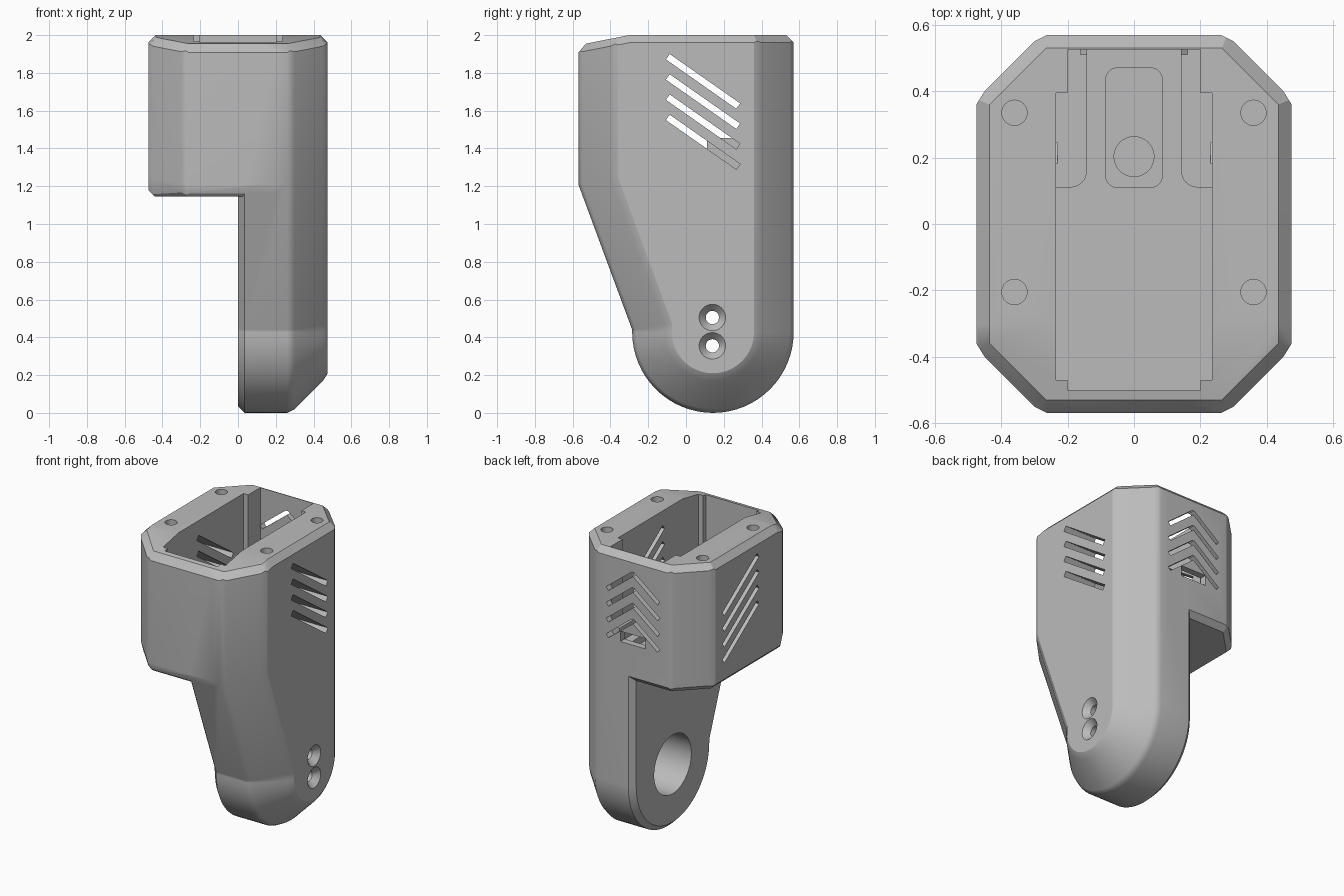
import bpy, bmesh
from math import sin, cos, pi, radians
from mathutils import Matrix, Vector

if "Cube" in bpy.data.objects:
    bpy.data.objects.remove(bpy.data.objects["Cube"])

grey = bpy.data.materials.new("light grey plastic")
grey.use_nodes = True
COLOUR = (0.5, 0.5, 0.5, 1)
grey.diffuse_color = COLOUR
grey.node_tree.nodes["Principled BSDF"].inputs["Base Color"].default_value = COLOUR

PIVOT_Y, PIVOT_R = 0.1425, 0.4275
PIVOT_Z = PIVOT_R


def make(name, bm):
    bmesh.ops.recalc_face_normals(bm, faces=bm.faces)
    mesh = bpy.data.meshes.new(name)
    bm.to_mesh(mesh)
    bm.free()
    mesh.materials.append(grey)
    ob = bpy.data.objects.new(name, mesh)
    bpy.context.collection.objects.link(ob)
    return ob


def boolean(ob, bm, op="DIFFERENCE"):
    cutter = make("cutter", bm)
    cutter.hide_render = True
    mod = ob.modifiers.new("cut", "BOOLEAN")
    mod.operation, mod.solver, mod.object = op, "EXACT", cutter
    dg = bpy.context.evaluated_depsgraph_get()
    mesh = bpy.data.meshes.new_from_object(ob.evaluated_get(dg))
    ob.modifiers.clear()
    ob.data = mesh
    bpy.data.objects.remove(cutter)


def side_profile(d):
    """Side outline (y, z), moved inwards by d."""
    pts = [(-0.57 + d, 2.1), (-0.57 + d, 1.21 + 0.175 * d), (-0.285 + d, 0.44 + 0.175 * d)]
    for i in range(33):
        a = pi + pi * i / 32
        pts.append((PIVOT_Y + (PIVOT_R - d) * cos(a), PIVOT_Z + (PIVOT_R - d) * sin(a)))
    return pts + [(0.57 - d, 2.1)]


def loft(stations):
    """Skin the side outline through (x, inset) stations."""
    bm = bmesh.new()
    rings = [[bm.verts.new((x, y, z)) for y, z in side_profile(d)] for x, d in stations]
    n = len(rings[0])
    for a, b in zip(rings, rings[1:]):
        for i in range(n):
            j = (i + 1) % n
            bm.faces.new((a[i], a[j], b[j], b[i]))
    bm.faces.new(rings[0])
    bm.faces.new(rings[-1])
    bmesh.ops.recalc_face_normals(bm, faces=bm.faces)
    return bm


def slice_off(bm, point, normal):
    geom = bm.verts[:] + bm.edges[:] + bm.faces[:]
    bmesh.ops.bisect_plane(bm, geom=geom, plane_co=point, plane_no=normal, clear_outer=True, dist=1e-5)
    rim = [e for e in bm.edges if e.is_boundary]
    if rim:
        bmesh.ops.holes_fill(bm, edges=rim, sides=0)


# Eight outline directions and their distance from the centre
DIRECTIONS = []
for i in range(8):
    a = i * pi / 4
    reach = 0.602 if i % 2 else (0.475 if i % 4 == 0 else 0.57)
    DIRECTIONS.append((cos(a), sin(a), reach))


def trim_top(bm):
    """Flat top, front slope, and the chamfer that follows both."""
    for slope in (0, 0.196):
        slice_off(bm, (0, -0.3, 2), (0, -slope, 1))
        for dx, dy, reach in DIRECTIONS:
            z = 2 - 0.3 * -slope * 1 + slope * dy * (reach - 0.04)
            slice_off(bm, (dx * (reach - 0.04), dy * (reach - 0.04), z), (dx, dy - slope, 1))


def prism(outline, z0, z1):
    bm = bmesh.new()
    face = bm.faces.new([bm.verts.new((x, y, z0)) for x, y in outline])
    up = bmesh.ops.extrude_face_region(bm, geom=[face])["geom"]
    bmesh.ops.translate(bm, vec=(0, 0, z1 - z0), verts=[v for v in up if isinstance(v, bmesh.types.BMVert)])
    return bm


def mirrored(half):
    return half + [(-x, y) for x, y in reversed(half)]


def arc(cx, cy, r, a0, a1, n=8):
    return [(cx + r * cos(radians(a0 + (a1 - a0) * i / n)),
             cy + r * sin(radians(a0 + (a1 - a0) * i / n))) for i in range(n + 1)]


def add_box(bm, centre, size, turn=0, axis="X"):
    m = Matrix.Translation(centre) @ Matrix.Rotation(turn, 4, axis) @ Matrix.Diagonal((*size, 1))
    bmesh.ops.create_cube(bm, size=1, matrix=m)


def add_rod(bm, centre, r1, r2, depth, along_x=False):
    m = Matrix.Translation(centre)
    if along_x:
        m = m @ Matrix.Rotation(pi / 2, 4, "Y")
    bmesh.ops.create_cone(bm, cap_ends=True, segments=48, radius1=r1, radius2=r2, depth=depth, matrix=m)


# Single side leg with a chamfered inner edge
CORNER = [(0.26, 0), (0.30, 0.02), (0.45, 0.17), (0.475, 0.21)]
leg = loft([(0, 0.035), (0.035, 0)] + CORNER)
trim_top(leg)
housing = make("bracket_housing", leg)

# Upper box, chamfered around its underside
box = loft([(-x, d) for x, d in reversed(CORNER)] + [(0.2, 0)])
trim_top(box)
slice_off(box, (0, 0, 1.145), (0, 0, -1))
for dx, dy, reach in DIRECTIONS:
    if dx < 0.1:
        slice_off(box, (dx * reach, dy * reach, 1.18), (dx, dy, -1))
boolean(housing, box, "UNION")

# Main cavity, then the narrower floor channel between two ledges
FRONT = [(0.2, -0.5), (0.2, -0.47), (0.235, -0.47)]
FLOOR = 1.36
boolean(housing, prism(mirrored(FRONT + [(0.235, 0.395), (0.2, 0.395), (0.2, 0.525)]), 1.455, 2.2))
ledge = [(0.235, 0.11)] + arc(0.192, 0.16, 0.05, 270, 180) + [(0.142, 0.525)]
boolean(housing, prism(mirrored(FRONT + ledge), FLOOR, 1.5))

# Rounded floor pocket with a cable hole
pocket = arc(0.05, 0.145, 0.035, -90, 0) + arc(0.05, 0.435, 0.035, 0, 90)
boolean(housing, prism(mirrored(pocket), FLOOR - 0.05, FLOOR + 0.05))
hole = bmesh.new()
add_rod(hole, (0, 0.203, FLOOR - 0.06), 0.06, 0.06, 0.1)
boolean(housing, hole)

# Lid screw holes
holes = bmesh.new()
for x in (-0.36, 0.36):
    for y in (-0.205, 0.335):
        add_rod(holes, (x, y, 1.95), 0.038, 0.038, 0.3)
boolean(housing, holes)

# Slanted side vents
vents = bmesh.new()
for x in (-0.4, 0.4):
    for i in range(4):
        add_box(vents, (x, 0.09, 1.755 - 0.107 * i), (0.34, 0.455, 0.035), radians(-35))
boolean(housing, vents)

# Chevron vents on the back, one arm at a time
for side in (-1, 1):
    arms = bmesh.new()
    for i in range(4):
        add_box(arms, (side * 0.095, 0.56, 1.81 - 0.107 * i), (0.25, 0.1, 0.028), side * radians(38), "Y")
    boolean(housing, arms)

# Cable window on the back
window = bmesh.new()
add_box(window, (0, 0.56, 1.435), (0.19, 0.1, 0.07))
boolean(housing, window)

# Pivot bore and countersunk screws in the leg
bore = bmesh.new()
add_rod(bore, (0.13, PIVOT_Y, PIVOT_Z), 0.2, 0.2, 0.46, True)
boolean(housing, bore)
screws, sinks = bmesh.new(), bmesh.new()
for z in (0.355, 0.505):
    add_rod(screws, (0.42, PIVOT_Y - 0.003, z), 0.035, 0.035, 0.2, True)
    add_rod(sinks, (0.455, PIVOT_Y - 0.003, z), 0.033, 0.071, 0.042, True)
boolean(housing, screws)
boolean(housing, sinks)

# Soft shading on the rounded corners, crisp cut edges
bpy.ops.object.select_all(action="DESELECT")
housing.select_set(True)
bpy.context.view_layer.objects.active = housing
bpy.ops.object.shade_smooth_by_angle(angle=radians(30))
housing.modifiers.new("even_shading", "WEIGHTED_NORMAL").keep_sharp = True
